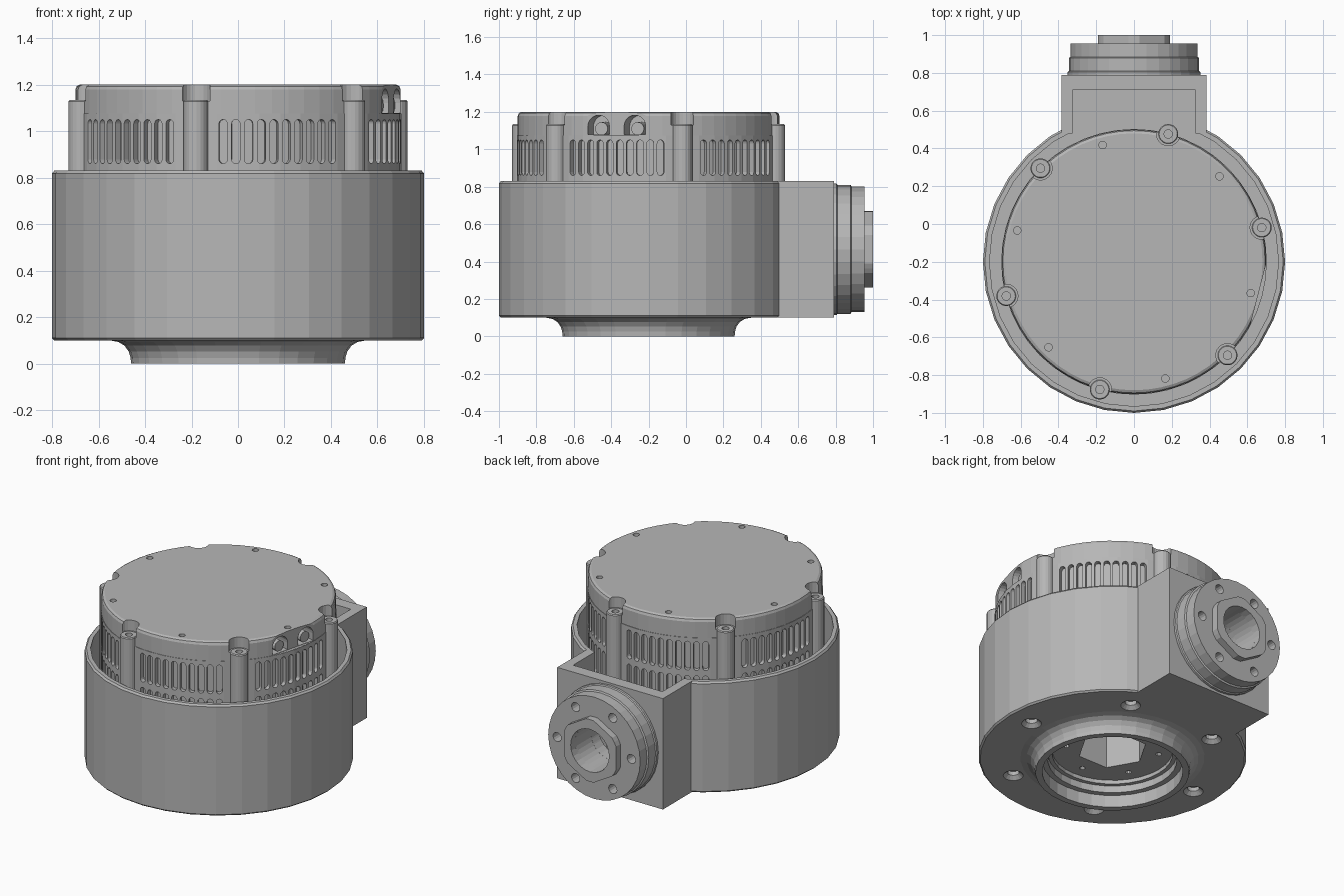
import bpy, bmesh, math
from mathutils import Matrix, Vector

if "Cube" in bpy.data.objects:
    bpy.data.objects.remove(bpy.data.objects["Cube"])

T, R = Matrix.Translation, Matrix.Rotation
CY = -0.2                        # y of the main vertical axis
AXIS = T((0, CY, 0))
PORT = T((0, 0, 0.465)) @ R(-math.pi / 2, 4, 'X')   # local z -> world +y

grey = bpy.data.materials.new("machined_grey")
grey.diffuse_color = (0.47, 0.47, 0.47, 1)
grey.use_nodes = True
grey.node_tree.nodes["Principled BSDF"].inputs["Base Color"].default_value = grey.diffuse_color


def finish(name, bm):
    bmesh.ops.remove_doubles(bm, verts=bm.verts, dist=1e-5)
    bmesh.ops.recalc_face_normals(bm, faces=bm.faces)
    me = bpy.data.meshes.new(name)
    bm.to_mesh(me)
    bm.free()
    ob = bpy.data.objects.new(name, me)
    bpy.context.collection.objects.link(ob)
    me.materials.append(grey)
    return ob


def lathe(bm, profile, segs, mat, closed=False):
    """Spin (radius, height) points; open profiles start and end on the axis."""
    rings = []
    for i in range(segs):
        a = 2 * math.pi * i / segs
        rings.append([bm.verts.new(mat @ Vector((r * math.cos(a), r * math.sin(a), z)))
                      for r, z in profile])
    n = len(profile)
    for i in range(segs):
        p, q = rings[i], rings[(i + 1) % segs]
        for k in range(n if closed else n - 1):
            j = (k + 1) % n
            if profile[k][0] == 0:
                bm.faces.new((p[k], q[j], p[j]))
            elif profile[j][0] == 0:
                bm.faces.new((p[k], q[k], p[j]))
            else:
                bm.faces.new((p[k], q[k], q[j], p[j]))


def rod(bm, r, z0, z1, segs, mat):
    lathe(bm, [(0, z0), (r, z0), (r, z1), (0, z1)], segs, mat)


def prism(bm, outline, depth0, depth1, mat):
    """Extrude a (y, z) outline along local x."""
    a = [bm.verts.new(mat @ Vector((depth0, y, z))) for y, z in outline]
    b = [bm.verts.new(mat @ Vector((depth1, y, z))) for y, z in outline]
    bm.faces.new(a)
    bm.faces.new(b[::-1])
    for i in range(len(a)):
        j = (i + 1) % len(a)
        bm.faces.new((a[i], b[i], b[j], a[j]))


def box(bm, x0, x1, y0, y1, z0, z1, mat=Matrix()):
    prism(bm, [(y0, z0), (y1, z0), (y1, z1), (y0, z1)], x0, x1, mat)


def boolean(ob, bm, op='DIFFERENCE'):
    cutter = finish("cutter", bm)
    cutter.hide_render = True
    m = ob.modifiers.new("bool", 'BOOLEAN')
    m.operation, m.object, m.solver = op, cutter, 'EXACT'
    dg = bpy.context.evaluated_depsgraph_get()
    me = bpy.data.meshes.new_from_object(ob.evaluated_get(dg))
    ob.modifiers.clear()
    ob.data = me
    bpy.data.objects.remove(cutter)


def spin(deg, radius=0.0, z=0.0, base=AXIS):
    return base @ R(math.radians(deg), 4, 'Z') @ T((radius, 0, z))


def arc(cy, cz, r, a0, a1, n):
    return [(cy + r * math.cos(math.radians(a0 + (a1 - a0) * i / n)),
             cz + r * math.sin(math.radians(a0 + (a1 - a0) * i / n))) for i in range(n + 1)]


BOSS = [15 + 60 * k for k in range(6)]

# Round housing cup with flared foot
bm = bmesh.new()
flare = [(0.46, 0), (0.462, 0.025), (0.47, 0.052), (0.488, 0.077), (0.514, 0.093), (0.55, 0.1)]
lathe(bm, [(0.42, 0)] + flare + [(0.79, 0.1), (0.8, 0.11), (0.8, 0.818), (0.79, 0.83),
           (0.765, 0.83), (0.765, 0.16), (0.36, 0.16), (0.36, 0.125), (0.385, 0.125),
           (0.385, 0.08), (0.42, 0.08)], 32, AXIS, True)
housing = finish("housing_cup", bm)

# Side box joined to the cup, then hollowed and open at the top
bm = bmesh.new()
box(bm, -0.385, 0.385, 0.48, 0.79, 0.1, 0.83)
boolean(housing, bm, 'UNION')
bm = bmesh.new()
box(bm, -0.325, 0.325, 0.3, 0.71, 0.165, 0.9)
boolean(housing, bm)

# Countersunk holes under the housing and the port hole through the box wall
bm = bmesh.new()
for k in range(6):
    lathe(bm, [(0, 0.05), (0.06, 0.05), (0.06, 0.1), (0.036, 0.122), (0.036, 0.148), (0, 0.148)],
          16, spin(60 * k, 0.63))
rod(bm, 0.14, 0.65, 0.9, 24, PORT)
boolean(housing, bm)

# Port flange with bolt holes
bm = bmesh.new()
lathe(bm, [(0.14, 0.72), (0.3, 0.72), (0.3, 0.775), (0.352, 0.775), (0.352, 0.805), (0.345, 0.81),
           (0.345, 0.88), (0.335, 0.885), (0.335, 0.955), (0.14, 0.955)], 32, PORT, True)
flange = finish("port_flange", bm)
bm = bmesh.new()
for k in range(6):
    rod(bm, 0.03, 0.89, 1.0, 14, spin(60 * k, 0.27, base=PORT))
boolean(flange, bm)

# Hexagonal hub with clipped corners, bored through
bm = bmesh.new()
hexa = []
for k in range(6):
    for s in (-1, 0, 1):
        a = math.radians(30 + 60 * k + 8 * s)
        hexa.append((0.205 * math.cos(a), 0.465 + 0.205 * math.sin(a)))
prism(bm, hexa, 0.94, 1.0, R(math.pi / 2, 4, 'Z'))
hub = finish("port_hub", bm)
bm = bmesh.new()
rod(bm, 0.14, 0.9, 1.1, 24, PORT)
boolean(hub, bm)

# Inner drum
bm = bmesh.new()
rod(bm, 0.703, 0.15, 1.075, 48, AXIS)
drum = finish("inner_drum", bm)

# Two rows of rounded vent slots, ten between each pair of bosses, plus the underside openings
bm = bmesh.new()
W = 0.018
for z0, z1 in ((0.86, 1.05), (0.635, 0.825)):
    slot = arc(0, z1 - W, W, 0, 180, 6) + arc(0, z0 + W, W, 180, 360, 6)
    for g in BOSS:
        for i in range(10):
            prism(bm, slot, 0.672, 0.74, spin(g + 30 + (i - 4.5) * 4.5))
rod(bm, 0.21, 0.1, 0.45, 6, AXIS)
for k in range(6):
    rod(bm, 0.018, 0.1, 0.2, 10, spin(60 * k + 30, 0.28))
boolean(drum, bm)

# Top cover with rounded edge
bm = bmesh.new()
lathe(bm, [(0, 1.06), (0.7, 1.06), (0.7, 1.178), (0.694, 1.193), (0.68, 1.2), (0, 1.2)], 60, AXIS)
cover = finish("top_cover", bm)

# Flat on the cover rim
bm = bmesh.new()
box(bm, 0.68, 0.9, -0.3, 0.3, 1.076, 1.3, spin(-14.5))
boolean(cover, bm)

# Screw pockets, small lid holes and two arched cable openings
bm = bmesh.new()
for a in BOSS:
    lathe(bm, [(0, 1.08), (0.025, 1.08), (0.025, 1.13), (0.062, 1.13), (0.062, 1.3), (0, 1.3)],
          20, spin(a, 0.7))
    rod(bm, 0.02, 1.165, 1.3, 12, spin(a + 30, 0.64))
arch = arc(0, 1.122, 0.06, 0, 180, 10)
for y in (-0.1, 0.1):
    prism(bm, [(-0.06, 1.078)] + arch[::-1] + [(0.06, 1.078)], 0.56, 0.8,
          spin(-14.5) @ T((0, y, 0)))
boolean(cover, bm)

# Cable stubs inside the arched openings
bm = bmesh.new()
for y in (-0.1, 0.1):
    rod(bm, 0.035, 0.55, 0.66, 14,
        spin(-14.5) @ T((0, y + 0.01, 1.11)) @ R(math.pi / 2, 4, 'Y'))
finish("cable_stubs", bm)

# Screw bosses around the drum
bm = bmesh.new()
for a in BOSS:
    lathe(bm, [(0, 0.15), (0.053, 0.15), (0.053, 1.128), (0.048, 1.134), (0.022, 1.134),
               (0.022, 1.085), (0, 1.085)], 20, spin(a, 0.7))
finish("screw_bosses", bm)
